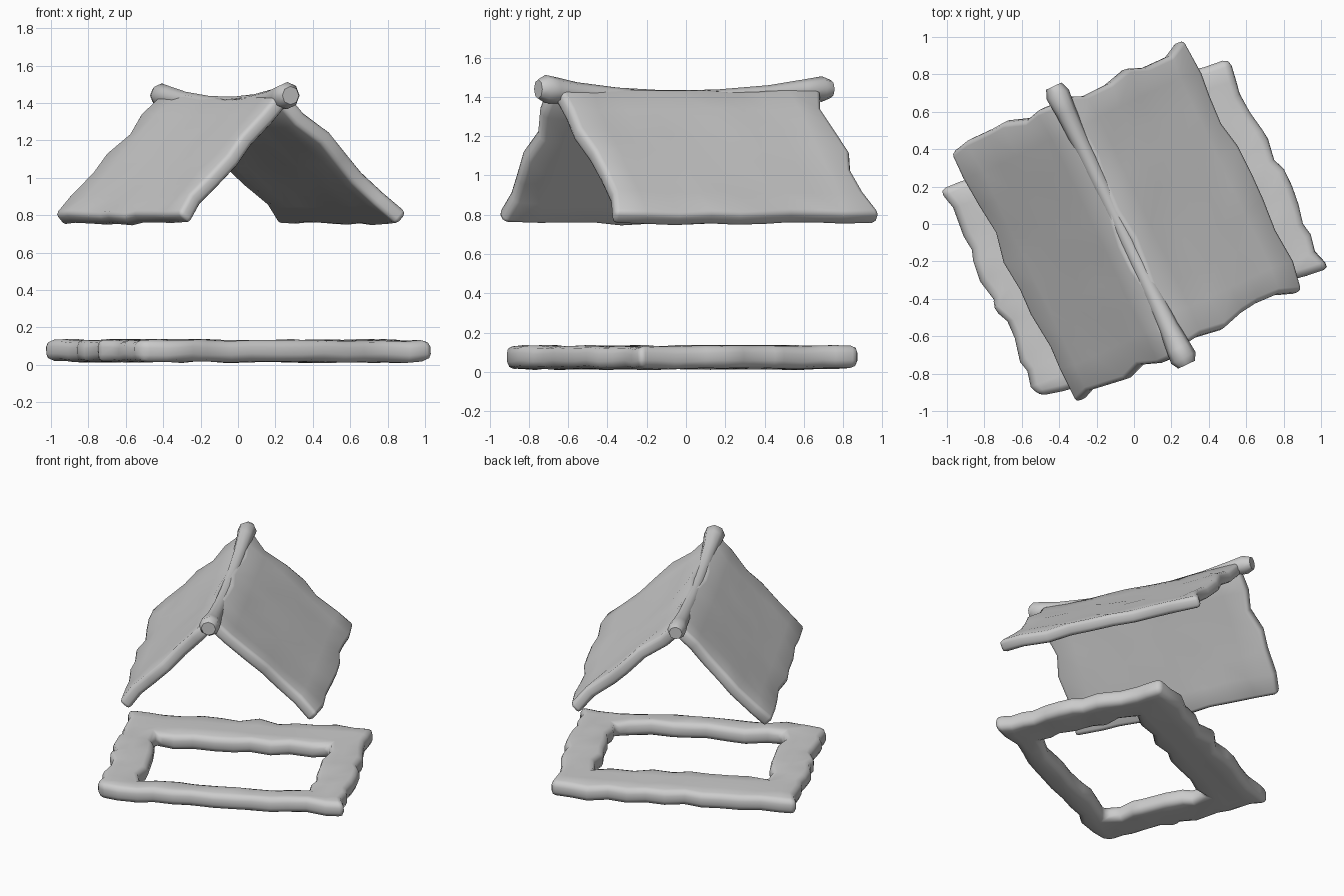
import bpy, bmesh, math, random
from mathutils import Matrix, Vector

if "Cube" in bpy.data.objects:
    bpy.data.objects.remove(bpy.data.objects["Cube"])

random.seed(4)
ROT = Matrix.Rotation(math.radians(25.5), 4, 'Z')


def lerp(a, b, n):
    return [a + (b - a) * i / n for i in range(n + 1)]


def finish(name, bm, thick=0, bevel=0):
    bmesh.ops.recalc_face_normals(bm, faces=bm.faces)
    me = bpy.data.meshes.new(name)
    bm.to_mesh(me)
    bm.free()
    ob = bpy.data.objects.new(name, me)
    bpy.context.collection.objects.link(ob)
    ob.matrix_world = ROT
    if thick:
        s = ob.modifiers.new("thickness", 'SOLIDIFY')
        s.thickness = thick
        s.offset = 0
        b = ob.modifiers.new("rounding", 'BEVEL')
        b.width = bevel
        b.segments = 2
        b.limit_method = 'ANGLE'
        b.angle_limit = math.radians(50)
    bpy.ops.object.select_all(action='DESELECT')
    ob.select_set(True)
    bpy.context.view_layer.objects.active = ob
    bpy.ops.object.shade_smooth_by_angle(angle=math.radians(50))
    return ob


def sheet(name, us, vs, height, thick, bevel, jag, wave, keep=lambda u, v: True):
    """Worn slab: a grid with ragged rims, given thickness and round edges."""
    bm = bmesh.new()
    grid = [[bm.verts.new((u, v, height(u, v))) for v in vs] for u in us]
    for i in range(len(us) - 1):
        for j in range(len(vs) - 1):
            if keep((us[i] + us[i + 1]) / 2, (vs[j] + vs[j + 1]) / 2):
                bm.faces.new((grid[i][j], grid[i + 1][j], grid[i + 1][j + 1], grid[i][j + 1]))
    bmesh.ops.delete(bm, geom=[v for v in bm.verts if not v.link_faces], context='VERTS')
    for v in bm.verts:
        r = jag if v.is_boundary else 0
        v.co += Vector((random.uniform(-r, r) * 0.7, random.uniform(-r, r),
                        random.uniform(-wave, wave)))
    return finish(name, bm, thick, bevel)


# Sloping roof sides, from the ridge down to each eave
RIDGE_U, RIDGE_Z, EAVE_Z = -0.07, 1.405, 0.775


def roof_side(name, eave_u, front, back):
    def height(u, v):
        t = (u - RIDGE_U) / (eave_u - RIDGE_U)
        ends = 0.02 * (v / 0.75) ** 2 * (1 - t)
        return RIDGE_Z + (EAVE_Z - RIDGE_Z) * t + ends
    sheet(name, lerp(RIDGE_U, eave_u, 6), lerp(front, back, 9), height,
          0.085, 0.025, 0.03, 0.01)


roof_side("roof_left", -0.68, -0.71, 0.76)
roof_side("roof_right", 0.65, -0.69, 0.76)

# Ridge pole, mostly sunk between the roof sides, with knobbly ends
bm = bmesh.new()
rings = []
for v, r in [(-0.80, 0.05), (-0.76, 0.07), (-0.70, 0.066), (-0.58, 0.055), (-0.35, 0.045),
             (-0.1, 0.042), (0.2, 0.042), (0.5, 0.046), (0.7, 0.055), (0.80, 0.064),
             (0.85, 0.045)]:
    z = 1.39 + 0.05 * min(1, (v / 0.75) ** 2)
    jr = r * random.uniform(0.96, 1.04)
    rings.append([bm.verts.new((RIDGE_U + jr * math.cos(a), v, z + jr * math.sin(a)))
                  for a in [k * math.tau / 8 for k in range(8)]])
for a, b in zip(rings, rings[1:]):
    for k in range(8):
        bm.faces.new((a[k], a[(k + 1) % 8], b[(k + 1) % 8], b[k]))
bm.faces.new(rings[0])
bm.faces.new(rings[-1])
finish("ridge_pole", bm)

# Ground frame: four worn beams around an open middle
U0, U1, V0, V1 = -0.60, 0.58, -0.47, 0.26
us = [-0.855, -0.73] + lerp(U0, U1, 9) + [0.70, 0.83]
vs = [-0.64, -0.56] + lerp(V0, V1, 8) + [0.36, 0.48, 0.60]
sheet("ground_frame", us, vs, lambda u, v: 0.074, 0.115, 0.038, 0.03, 0.007,
      keep=lambda u, v: not (U0 < u < U1 and V0 < v < V1))
